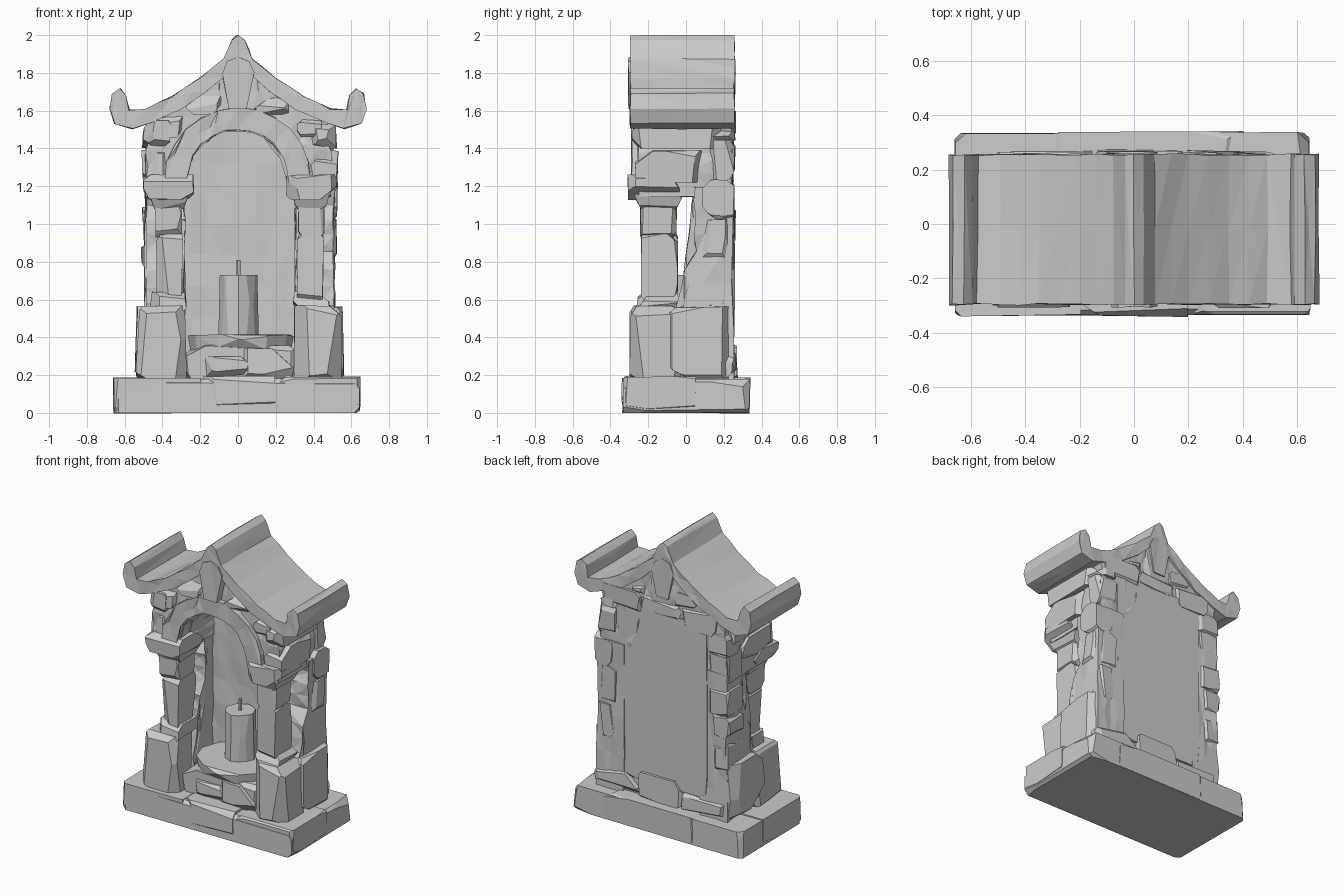
import bpy, bmesh, math, random
from mathutils import Vector

if "Cube" in bpy.data.objects:
    bpy.data.objects.remove(bpy.data.objects["Cube"])

random.seed(7)
R = random.uniform


def finish(name, bm):
    bmesh.ops.recalc_face_normals(bm, faces=bm.faces)
    me = bpy.data.meshes.new(name)
    bm.to_mesh(me)
    bm.free()
    ob = bpy.data.objects.new(name, me)
    bpy.context.collection.objects.link(ob)
    return ob


def chisel(bm, cuts, depth):
    """Shave random planes off the edges and corners of a convex stone."""
    for _ in range(cuts):
        d = [random.choice((-1, 1)) * R(0.5, 1) for _ in range(3)]
        d[random.randrange(3)] *= R(0, 0.2)
        n = Vector(d).normalized()
        top = max((v.co for v in bm.verts), key=lambda c: c.dot(n))
        p = top - n * R(0.25, 1) * depth
        r = bmesh.ops.bisect_plane(bm, geom=bm.verts[:] + bm.edges[:] + bm.faces[:], dist=1e-5,
                                   plane_co=p, plane_no=n, clear_outer=True)
        edges = [e for e in r["geom_cut"] if isinstance(e, bmesh.types.BMEdge)]
        if edges:
            bmesh.ops.edgeloop_fill(bm, edges=edges)


def stone(name, x, y, z, cuts=14, depth=0.03, jitter=0.008, taper=1.0):
    """Chiselled block between the given x, y and z limits."""
    bm = bmesh.new()
    bmesh.ops.create_cube(bm, size=1)
    for v in bm.verts:
        k = taper if v.co.z > 0 else 1
        c = [(lo + hi) / 2 + (hi - lo) * t * s
             for (lo, hi), t, s in zip((x, y, z), v.co, (k, k, 1))]
        v.co = Vector(c) + Vector((R(-1, 1), R(-1, 1), R(-1, 1) * 0.6)) * jitter
    chisel(bm, cuts, depth)
    return finish(name, bm)


def prism(name, pts, axis, a, b, cuts=1, jitter=0.008):
    """Extrude a profile along x or y, then roughen it into flat facets."""
    bm = bmesh.new()

    def ring(t):
        return [bm.verts.new((t, u, v) if axis == "x" else (u, t, v)) for u, v in pts]
    f, g = ring(a), ring(b)
    bm.faces.new(f)
    bm.faces.new(g[::-1])
    for i in range(len(pts)):
        j = (i + 1) % len(pts)
        bm.faces.new((f[j], f[i], g[i], g[j]))
    bmesh.ops.triangulate(bm, faces=bm.faces)
    for _ in range(cuts):
        longs = [e for e in bm.edges if e.calc_length() > 0.13]
        bmesh.ops.subdivide_edges(bm, edges=longs, cuts=1)
        bmesh.ops.triangulate(bm, faces=bm.faces)
    for v in bm.verts:
        v.co += Vector((R(-1, 1), R(-1, 1), R(-1, 1))) * jitter
    return finish(name, bm)


def mirrored(half):
    """Right half profile, from top centre outward, completed to both sides."""
    return half + [(-u, v) for u, v in reversed(half) if abs(u) > 1e-6]


# plinth: core slab with thin stones set into its edges
stone("base_slab", (-0.655, 0.645), (-0.335, 0.335), (0, 0.18), 18, 0.025, 0.004)
stone("base_left_block", (-0.66, -0.2), (-0.337, 0.1), (0.002, 0.185), 12, 0.03, 0.005)
stone("base_middle_block", (-0.19, 0.2), (-0.34, -0.1), (0.002, 0.195), 14, 0.04, 0.006)
stone("base_right_block", (0.22, 0.645), (-0.335, 0.05), (0.002, 0.19), 12, 0.025, 0.005)
stone("base_back_block", (-0.3, 0.4), (0.1, 0.338), (0.002, 0.188), 12, 0.03, 0.005)

# offering table
stone("altar_block", (-0.27, 0.32), (-0.22, 0.16), (0.17, 0.36), 12, 0.03)
stone("altar_lower_left_stone", (-0.25, 0.05), (-0.25, -0.1), (0.17, 0.3), 14, 0.05)
stone("altar_lower_right_stone", (0.0, 0.3), (-0.245, -0.1), (0.17, 0.34), 14, 0.05)
slab = [(0.28 * math.cos(i * math.pi / 6) + 0.015, 0.25 * math.sin(i * math.pi / 6) - 0.01)
        for i in range(12)]
bm = bmesh.new()
lo = [bm.verts.new((u * 0.95, v * 0.95, 0.33)) for u, v in slab]
hi = [bm.verts.new((u, v, 0.415 + R(-0.012, 0.006))) for u, v in slab]
bm.faces.new(lo[::-1])
bm.faces.new(hi)
for i in range(12):
    j = (i + 1) % 12
    bm.faces.new((lo[i], lo[j], hi[j], hi[i]))
chisel(bm, 8, 0.025)
finish("altar_top", bm)

# candle and wick
for name, r, z0, z1, sides, c in (("candle", 0.107, 0.4, 0.73, 8, 6), ("wick", 0.012, 0.7, 0.81, 5, 0)):
    bm = bmesh.new()
    bmesh.ops.create_cone(bm, cap_ends=True, segments=sides, radius1=r, radius2=r * 0.93, depth=z1 - z0)
    bmesh.ops.translate(bm, verts=bm.verts, vec=(0.003, 0.02, (z0 + z1) / 2))
    chisel(bm, c, 0.015)
    finish(name, bm)

# side supports, built for left and right
side_profile = [(-0.08, 0.17), (-0.06, 0.55), (-0.01, 0.57), (0.0, 0.76), (0.05, 0.86),
                (0.055, 1.02), (0.08, 1.1), (0.04, 1.2), (0.248, 1.2), (0.25, 0.17)]
for label, s, off in (("left", -1, 0.0), ("right", 1, 0.02)):
    def span(a, b):
        return tuple(sorted((s * a + off, s * b + off)))
    stone(label + "_pedestal", span(0.275, 0.535), (-0.3, -0.02), (0.17, 0.565), 18, 0.035, 0.01, 0.94)
    stone(label + "_pedestal_step", span(0.27, 0.47), (-0.27, -0.03), (0.53, 0.64), 12, 0.035, 0.008, 0.88)
    stone(label + "_column", span(0.295, 0.43), (-0.235, -0.045), (0.6, 0.95), 14, 0.025, 0.005)
    stone(label + "_column_upper", span(0.298, 0.437), (-0.24, -0.05), (0.93, 1.14), 12, 0.025, 0.005)
    stone(label + "_capital_neck", span(0.29, 0.44), (-0.24, -0.05), (1.08, 1.16), 4, 0.015, 0.004, 1.4)
    stone(label + "_capital", span(0.238, 0.5), (-0.305, -0.035), (1.13, 1.26), 16, 0.03, 0.006)
    prism(label + "_side_wall", side_profile, "x", *span(0.285, 0.49), 2, 0.009)
    stone(label + "_lower_side_stone", span(0.3, 0.545), (-0.1, 0.25), (0.17, 0.56), 16, 0.05, 0.01, 0.93)
    # quoins up the rear corners
    z = 0.52
    while z < 1.45:
        h = R(0.16, 0.26)
        stone(label + "_rear_quoin", span(R(0.33, 0.37), R(0.485, 0.51)), (0.09, R(0.25, 0.26)),
              (z, min(z + h, 1.5)), 12, 0.035)
        z += h
    # rough stones over the capitals
    stone(label + "_shoulder_stone", span(0.34, 0.505), (-0.265, 0.1), (1.22, 1.39), 14, 0.04)
    stone(label + "_eave_stone", span(0.36, 0.5), (-0.285, 0.2), (1.4, 1.55), 14, 0.04)
    stone(label + "_small_eave_stone", span(0.3, 0.42), (-0.28, -0.1), (1.46, 1.58), 10, 0.04)

# back wall and rear courses
prism("back_panel", [(-0.335, 0.18), (0.345, 0.18), (0.345, 1.49), (-0.335, 1.49)], "y", 0.13, 0.235, 3, 0.006)
stone("back_panel_slab", (-0.335, 0.345), (0.2, 0.25), (0.3, 1.5), 8, 0.015, 0.003)
for i, x in enumerate((-0.48, -0.15, 0.2)):
    stone("rear_bottom_stone", (x, x + 0.33), (0.1, 0.27), (0.17, 0.33 + 0.03 * (i % 2)), 14, 0.04)
    stone("rear_top_stone", (x * 0.85, x * 0.85 + 0.28), (0.1, 0.258), (1.44 + 0.05 * (i % 2), 1.6), 12, 0.035)

# gable wall with the arched opening running through it
arc = [(0.275 * math.cos(math.pi * i / 12), 1.225 + 0.275 * math.sin(math.pi * i / 12)) for i in range(13)]
outer = [(-0.49, 1.15), (-0.49, 1.38), (-0.46, 1.47), (-0.48, 1.54), (-0.3, 1.63), (-0.1, 1.79)]
gable = outer + [(-u, v) for u, v in reversed(outer)] + [(0.275, 1.15)] + arc + [(-0.275, 1.15)]
prism("gable_wall", gable, "y", -0.25, 0.245, 2, 0.008)
band = [(u * 1.42, 1.225 + (v - 1.225) * 1.42) for u, v in arc[::-1]]
prism("arch_band", arc + band, "y", -0.285, -0.15, 1, 0.006)

# swept roof with curled eaves and a raised ridge
roof = mirrored([(0, 2.0), (0.035, 1.975), (0.075, 1.875), (0.2, 1.775), (0.35, 1.675), (0.49, 1.61),
                 (0.575, 1.605), (0.59, 1.68), (0.625, 1.72), (0.665, 1.69), (0.68, 1.61),
                 (0.655, 1.53), (0.56, 1.505), (0.46, 1.535), (0.3, 1.61), (0.17, 1.7), (0.08, 1.78)])
prism("roof", roof, "y", -0.295, 0.255, 1, 0.004)

# keystone ornament at both gable peaks
key = mirrored([(0, 1.885), (0.06, 1.86), (0.085, 1.8), (0.045, 1.61)])
prism("front_keystone", key, "y", -0.305, -0.2, 0, 0.004)
prism("rear_keystone", key, "y", 0.15, 0.26, 0, 0.004)
for label, y in (("front", (-0.285, -0.2)), ("rear", (0.15, 0.255))):
    for s in (-1, 1):
        stone(label + "_gable_stone", tuple(sorted((s * 0.07, s * 0.27))), y, (1.58, 1.68), 12, 0.04)
